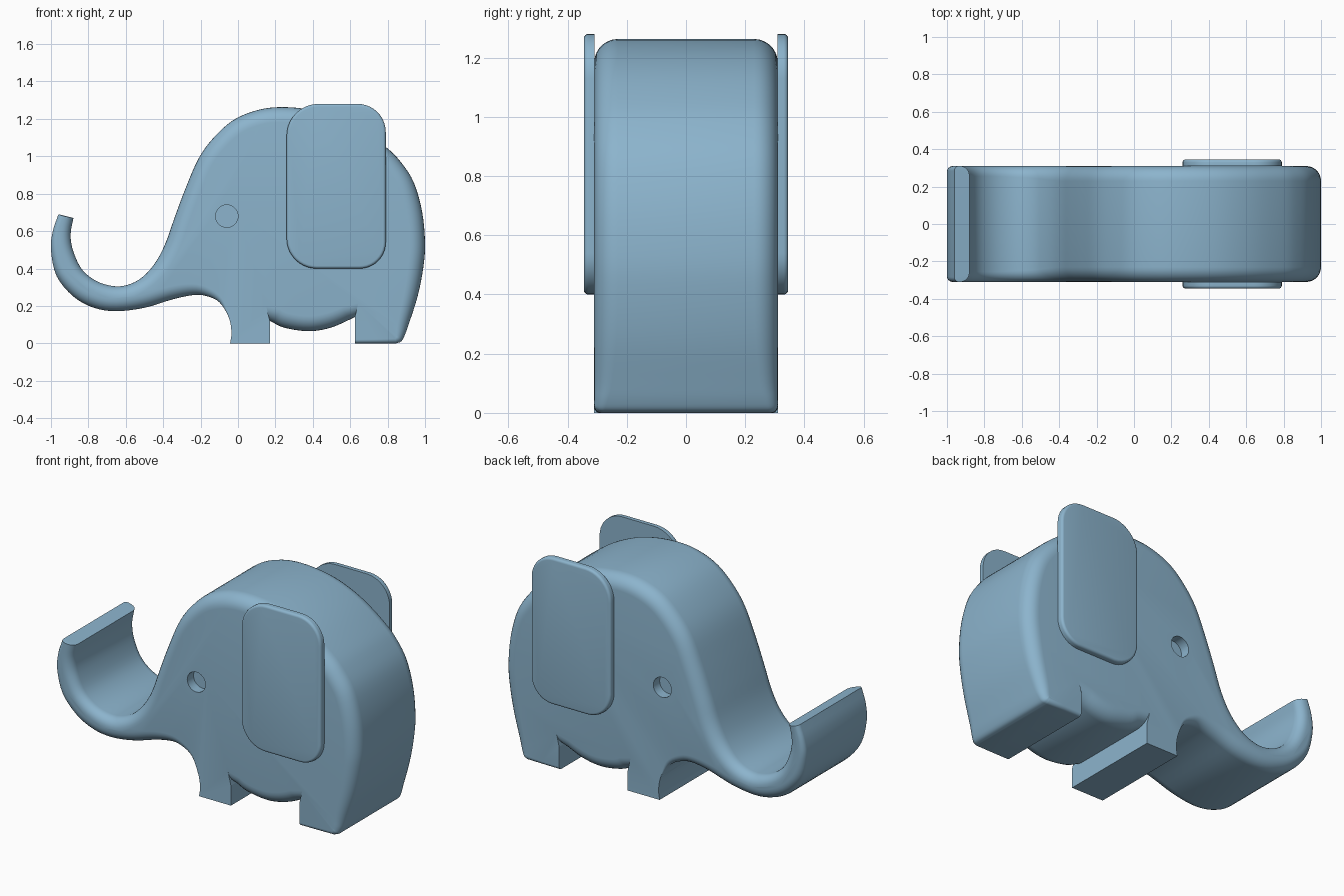
import bpy, bmesh, math
from mathutils import Vector

if "Cube" in bpy.data.objects:
    bpy.data.objects.remove(bpy.data.objects["Cube"])

blue = bpy.data.materials.new("soft_blue")
blue.diffuse_color = (0.262, 0.456, 0.61, 1)
blue.use_nodes = True
blue.node_tree.nodes["Principled BSDF"].inputs["Base Color"].default_value = blue.diffuse_color


def spline(pts, steps=4):
    """Catmull-Rom curve through (x, z, edge radius) points."""
    p = [Vector(q) for q in pts]
    p = [2 * p[0] - p[1]] + p + [2 * p[-1] - p[-2]]
    out = []
    for i in range(1, len(p) - 2):
        a, b, c, d = p[i - 1:i + 3]
        for k in range(steps):
            t = k / steps
            out.append(0.5 * (2 * b + (c - a) * t + (2 * a - 5 * b + 4 * c - d) * t * t
                              + (3 * b - a - 3 * c + d) * t ** 3))
    return out + [p[-2]]


def with_normals(pts, first=None, last=None):
    """Pair each counter-clockwise profile point with its inward normal."""
    out = []
    for i, p in enumerate(pts):
        t = pts[min(i + 1, len(pts) - 1)] - pts[max(i - 1, 0)]
        out.append((p, Vector((-t.y, t.x)).normalized()))
    if first:
        out[0] = (pts[0], Vector(first))
    if last:
        out[-1] = (pts[-1], Vector(last))
    return out


def sharp(x, z):
    return (Vector((x, z, 0)), Vector((0, 1)))


def finish(bm, name):
    bmesh.ops.remove_doubles(bm, verts=bm.verts, dist=0.0004)
    bmesh.ops.recalc_face_normals(bm, faces=bm.faces)
    mesh = bpy.data.meshes.new(name)
    bm.to_mesh(mesh)
    bm.free()
    mesh.materials.append(blue)
    ob = bpy.data.objects.new(name, mesh)
    bpy.context.collection.objects.link(ob)
    return ob


def slab(name, outline, y0, y1, round_front=True, round_back=True, n=7):
    """Extrude a profile along y with rounded rims of varying radius."""
    bm = bmesh.new()
    rings = []

    def ring(y, side, a):
        vs = []
        for p, nrm in outline:
            r = max(p.z, 0)
            q = Vector((p.x, p.y)) + nrm * r * (1 - math.sin(a))
            vs.append(bm.verts.new((q.x, y + side * r * (1 - math.cos(a)), q.y)))
        rings.append(vs)

    angles = [math.pi / 2 * k / n for k in range(n + 1)]
    for a in angles if round_front else [None]:
        ring(y0, 1, a) if a is not None else ring(y0, 0, math.pi / 2)
    for a in reversed(angles) if round_back else [None]:
        ring(y1, -1, a) if a is not None else ring(y1, 0, math.pi / 2)
    m = len(outline)
    for a, b in zip(rings, rings[1:]):
        for i in range(m):
            j = (i + 1) % m
            bm.faces.new((a[i], a[j], b[j], b[i]))
    bm.faces.new(rings[0])
    bm.faces.new(rings[-1])
    return finish(bm, name)


def smooth(ob):
    bpy.ops.object.select_all(action='DESELECT')
    ob.select_set(True)
    bpy.context.view_layer.objects.active = ob
    bpy.ops.object.shade_smooth_by_angle(angle=math.radians(32))


# Body outline: trunk underside and chin, down to the front leg
trunk_under = spline([
    (-.96, .69, .025), (-.99, .6, .028), (-1, .5, .035), (-.97, .36, .05),
    (-.88, .25, .06), (-.77, .19, .065), (-.65, .172, .065), (-.5, .19, .07),
    (-.35, .235, .07), (-.24, .258, .06), (-.17, .253, .045), (-.1, .22, .025),
    (-.05, .14, 0), (-.035, .06, 0), (-.042, 0, 0)])
# Belly between the legs
belly = spline([(.17, .12, .08), (.25, .083, .08), (.38, .065, .08),
                (.5, .085, .08), (.625, .14, .075)])
# Rear foot, back, head and upper side of the trunk
foot = [Vector((.625, 0, .02)), Vector((.74, 0, .022))]
back = foot + spline([
    (.845, 0, .025), (.872, .01, .035), (.89, .04, .045), (.912, .1, .06),
    (.96, .25, .075), (.99, .4, .08), (1, .53, .08), (.985, .7, .08),
    (.94, .86, .08), (.87, .97, .08), (.79, 1.05, .08), (.65, 1.15, .08),
    (.5, 1.22, .08), (.35, 1.255, .08), (.2, 1.262, .08), (.08, 1.24, .08),
    (-.03, 1.19, .08), (-.13, 1.1, .08), (-.21, .99, .08), (-.28, .83, .08),
    (-.34, .67, .08), (-.39, .53, .08), (-.45, .42, .075), (-.53, .34, .065),
    (-.63, .305, .06), (-.74, .325, .055), (-.83, .39, .055), (-.88, .49, .055),
    (-.895, .58, .052), (-.88, .67, .05)])

outline = (with_normals(trunk_under) + [sharp(.17, 0), sharp(.17, .12)]
           + with_normals(belly, first=(-.25, 1), last=(.25, 1))
           + [sharp(.625, .14)] + with_normals(back))
body = slab("body", outline, -.31, .31)

# Eye sockets: shallow round recesses on both sides
for s in (-1, 1):
    bm = bmesh.new()
    bmesh.ops.create_cone(bm, cap_ends=True, segments=32, radius1=.06, radius2=.06, depth=.16)
    for v in bm.verts:
        v.co = Vector((v.co.x - .06, v.co.z + s * .33, v.co.y + .68))
    cutter = finish(bm, "eye_cutter")
    cutter.hide_render = True
    mod = body.modifiers.new("eye_socket", 'BOOLEAN')
    mod.operation = 'DIFFERENCE'
    mod.solver = 'EXACT'
    mod.object = cutter
    bpy.context.view_layer.objects.active = body
    bpy.ops.object.modifier_apply(modifier=mod.name)
    bpy.data.objects.remove(cutter)
smooth(body)

# Ears: rounded plates on each side
ear_pts = []
for cx, cz, r, start in ((.79, .40, .14, -90), (.79, 1.28, .15, 0),
                         (.26, 1.28, .17, 90), (.26, .40, .16, 180)):
    ox = cx - r if cx > .5 else cx + r
    oz = cz - r if cz > .8 else cz + r
    for k in range(11):
        a = math.radians(start + 9 * k)
        n = Vector((math.cos(a), math.sin(a)))
        ear_pts.append((Vector((ox + r * n.x, oz + r * n.y, .015)), -n))
smooth(slab("left_ear", ear_pts, -.345, -.309, round_back=False, n=4))
smooth(slab("right_ear", ear_pts, .309, .345, round_front=False, n=4))
